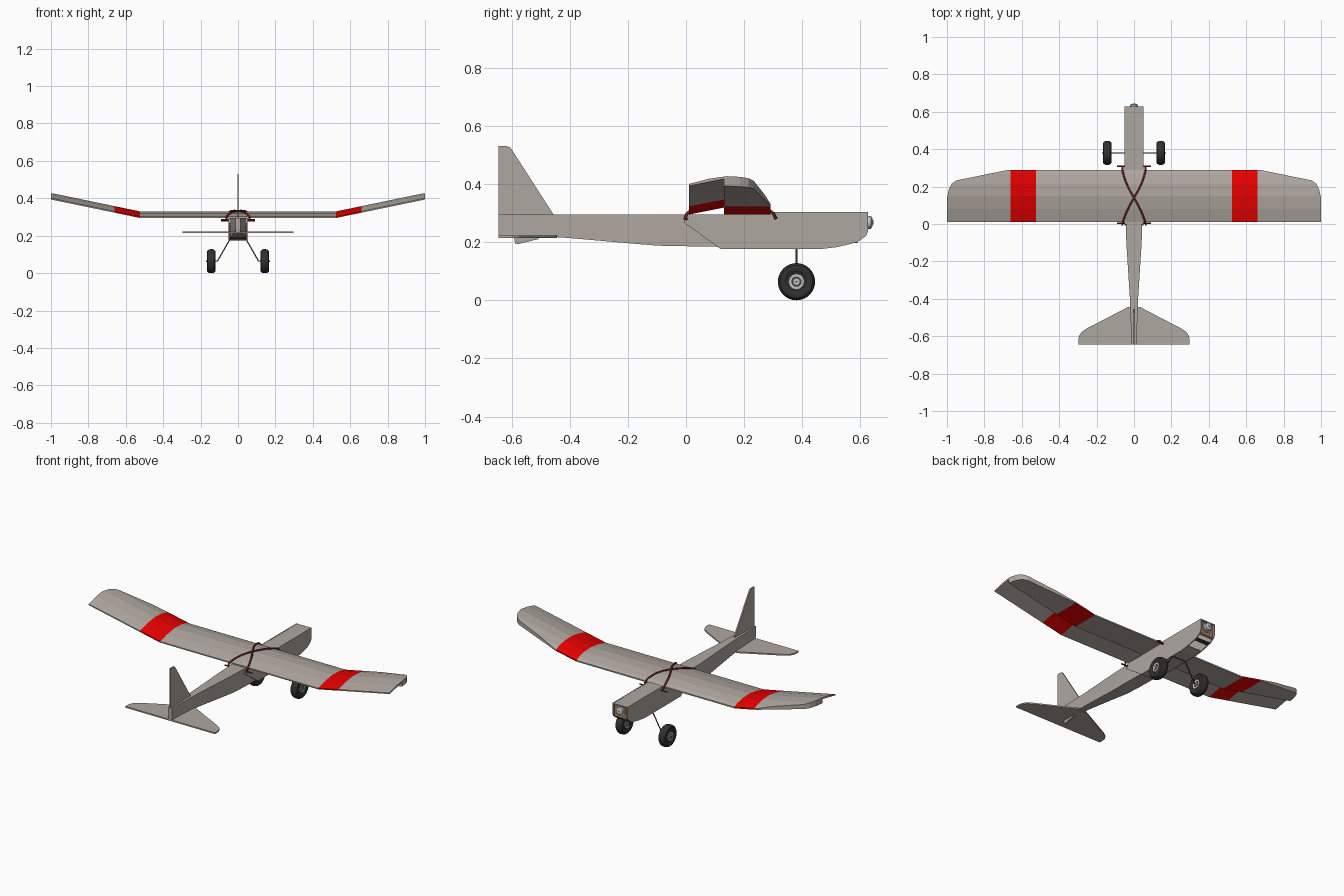
import bpy, bmesh, math

if "Cube" in bpy.data.objects:
    bpy.data.objects.remove(bpy.data.objects["Cube"])


def material(name, rgb):
    m = bpy.data.materials.new(name)
    m.diffuse_color = (*rgb, 1)
    m.use_nodes = True
    m.node_tree.nodes["Principled BSDF"].inputs["Base Color"].default_value = m.diffuse_color
    return m


FOAM = material("beige_foam", (0.43, 0.385, 0.35))
RED = material("red_stripe", (0.8, 0.0, 0.0))
RUBBER = material("black_rubber", (0.03, 0.03, 0.03))
BAND = material("dark_red_band", (0.16, 0.02, 0.018))
WIRE = material("dark_wire", (0.06, 0.05, 0.045))
METAL = material("light_metal", (0.55, 0.55, 0.55))
WOOD = material("plywood", (0.32, 0.2, 0.09))


def make(name, bm, *mats):
    bmesh.ops.remove_doubles(bm, verts=bm.verts, dist=1e-5)
    bmesh.ops.recalc_face_normals(bm, faces=bm.faces)
    me = bpy.data.meshes.new(name)
    bm.to_mesh(me)
    bm.free()
    for m in mats:
        me.materials.append(m)
    ob = bpy.data.objects.new(name, me)
    bpy.context.collection.objects.link(ob)
    return ob


def loft(name, rings, mats, rule=None):
    """Skin closed rings of equal length and cap both ends."""
    bm = bmesh.new()
    rows = [[bm.verts.new(p) for p in r] for r in rings]
    n = len(rows[0])
    for a, b in zip(rows, rows[1:]):
        for i in range(n):
            j = (i + 1) % n
            bm.faces.new((a[i], a[j], b[j], b[i]))
    bm.faces.new(rows[0])
    bm.faces.new(rows[-1])
    if rule:
        for f in bm.faces:
            f.material_index = rule(f.calc_center_median())
    return make(name, bm, *mats)


def side_plate(name, pts, x0, x1, mat):
    """Extrude a (y, z) outline between two x values."""
    return loft(name, [[(x, y, z) for y, z in pts] for x in (x0, x1)], [mat])


def lathe(name, profile, centre, axis, mat, seg=32):
    """Spin (radius, offset) profile about the x or y axis."""
    cx, cy, cz = centre
    rings = []
    for r, o in profile:
        ring = []
        for k in range(seg):
            t = 2 * math.pi * k / seg
            u, v = r * math.cos(t), r * math.sin(t)
            ring.append((cx + o, cy + u, cz + v) if axis == 'x' else (cx + u, cy + o, cz + v))
        rings.append(ring)
    ob = loft(name, rings, [mat])
    bpy.ops.object.select_all(action='DESELECT')
    ob.select_set(True)
    bpy.context.view_layer.objects.active = ob
    bpy.ops.object.shade_smooth_by_angle(angle=math.radians(35))
    return ob


def tube(name, pts, radius, mat, smooth=False):
    cu = bpy.data.curves.new(name, 'CURVE')
    cu.dimensions = '3D'
    cu.bevel_depth = radius
    cu.bevel_resolution = 2
    cu.use_fill_caps = True
    if smooth:
        sp = cu.splines.new('BEZIER')
        sp.bezier_points.add(len(pts) - 1)
        for bp, p in zip(sp.bezier_points, pts):
            bp.co = p
            bp.handle_left_type = bp.handle_right_type = 'AUTO'
        sp.resolution_u = 6
    else:
        sp = cu.splines.new('POLY')
        sp.points.add(len(pts) - 1)
        for q, p in zip(sp.points, pts):
            q.co = (*p, 1)
    cu.materials.append(mat)
    ob = bpy.data.objects.new(name, cu)
    bpy.context.collection.objects.link(ob)
    bpy.ops.object.select_all(action='DESELECT')
    ob.select_set(True)
    bpy.context.view_layer.objects.active = ob
    bpy.ops.object.convert(target='MESH')


def lerp(table, v):
    for (a, fa), (b, fb) in zip(table, table[1:]):
        if v <= b:
            return fa + (fb - fa) * (v - a) / (b - a)
    return table[-1][1]


# Wing: stepped folded-sheet section, raised outer panels, clipped leading edge
TOP = [(0.01, 0.302), (0.08, 0.32), (0.15, 0.33), (0.215, 0.327), (0.27, 0.314), (0.29, 0.303)]
UNDER = [(0.29, 0.295), (0.13, 0.295), (0.13, 0.319), (0.01, 0.295)]
LEAD = [(0, 0.29), (0.67, 0.29), (0.95, 0.233), (0.975, 0.215), (0.99, 0.185), (1.0, 0.14)]


def wing_ring(x):
    le = lerp(LEAD, abs(x))
    lift = 0.207 * max(0, abs(x) - 0.525)
    ring = [(x, min(y, le), lerp(TOP, min(y, le)) + lift) for y, _ in TOP]
    return ring + [(x, min(y, le), z + lift) for y, z in UNDER]


half = [0.525, 0.66, 0.67, 0.77, 0.86, 0.95, 0.975, 0.99, 1.0]
loft("wing", [wing_ring(x) for x in [-h for h in reversed(half)] + half], [FOAM, RED],
     lambda c: 1 if 0.526 < abs(c.x) < 0.659 else 0)

# Tapered rear fuselage
boom = [(0.29, 0.044, 0.181), (0.0, 0.044, 0.186), (-0.1, 0.041, 0.188),
        (-0.4, 0.022, 0.214), (-0.645, 0.013, 0.232)]
loft("rear_fuselage", [[(-w, y, b), (w, y, b), (w, y, 0.295), (-w, y, 0.295)]
                       for y, w, b in boom], [FOAM])

# Front fuselage box, open beneath the nose
side = [(0.0, 0.295), (-0.008, 0.268), (0.12, 0.176), (0.46, 0.176), (0.52, 0.183),
        (0.59, 0.2), (0.62, 0.222), (0.627, 0.24), (0.627, 0.303), (0.29, 0.303), (0.29, 0.295)]
for s, n in ((-1, "left"), (1, "right")):
    side_plate(n + "_fuselage_side", side, s * 0.044, s * 0.05, FOAM)
side_plate("fuselage_bottom", [(0.12, 0.177), (0.46, 0.177), (0.51, 0.183), (0.51, 0.189),
                               (0.46, 0.183), (0.12, 0.183)], -0.044, 0.044, FOAM)
side_plate("nose_hatch", [(0.285, 0.296), (0.627, 0.296), (0.627, 0.302), (0.285, 0.302)],
           -0.044, 0.044, FOAM)
side_plate("firewall", [(0.606, 0.215), (0.614, 0.22), (0.614, 0.296), (0.606, 0.296)],
           -0.044, 0.044, WOOD)
side_plate("nose_skid", [(0.565, 0.196), (0.59, 0.197), (0.59, 0.203), (0.565, 0.203)],
           -0.044, 0.044, WIRE)

# Motor
lathe("motor_mount", [(0.028, 0), (0.028, 0.006)], (0, 0.614, 0.268), 'y', METAL, 24)
lathe("motor", [(0.022, 0), (0.022, 0.016), (0.014, 0.021), (0.008, 0.022), (0.008, 0.025)],
      (0, 0.62, 0.268), 'y', METAL, 24)

# Tail surfaces
side_plate("vertical_fin", [(-0.645, 0.235), (-0.645, 0.53), (-0.615, 0.53), (-0.605, 0.526),
                            (-0.597, 0.515), (-0.455, 0.294), (-0.455, 0.235)], -0.004, 0.004, FOAM)
side_plate("tail_skid", [(-0.592, 0.217), (-0.588, 0.195), (-0.575, 0.194), (-0.51, 0.21),
                         (-0.5, 0.217)], -0.004, 0.004, FOAM)
edge = [(0.03, -0.443), (0.255, -0.56), (0.28, -0.577), (0.293, -0.597), (0.298, -0.62),
        (0.298, -0.645)]
plan = edge + [(-x, y) for x, y in reversed(edge)]
loft("tailplane", [[(x, y, z) for x, y in plan] for z in (0.215, 0.223)], [FOAM])
loft("tail_wedge", [[(-w, y, 0.222), (w, y, 0.222), (w, y, 0.234), (-w, y, 0.234)]
                    for y, w in ((-0.47, 0.016), (-0.645, 0.012))], [FOAM])

# Wing dowels and crossed rubber bands
for y, z, n in ((0.308, 0.284, "front"), (0.004, 0.279, "rear")):
    tube(n + "_dowel", [(-0.092, y, z), (0.092, y, z)], 0.004, BAND)
for s, n in ((-1, "left"), (1, "right")):
    tube(n + "_rubber_band", [(s * x, y, z) for x, y, z in (
        (0.058, 0.31, 0.28), (0.062, 0.297, 0.302), (0.052, 0.25, 0.323), (0.035, 0.205, 0.332),
        (0, 0.14, 0.333), (-0.035, 0.075, 0.324), (-0.053, 0.03, 0.311),
        (-0.061, 0.005, 0.3), (-0.063, -0.004, 0.278))], 0.005, BAND, True)

# Landing gear wire
tube("gear_wire", [(-0.17, 0.38, 0.064), (-0.11, 0.38, 0.064), (-0.045, 0.38, 0.178),
                   (0.045, 0.38, 0.178), (0.11, 0.38, 0.064), (0.17, 0.38, 0.064)], 0.0035, WIRE)

# Wheels: rounded tyre, recessed rim and hub
tyre = [(0.034, -0.018), (0.038, -0.021), (0.048, -0.023), (0.056, -0.021), (0.062, -0.014),
        (0.064, -0.006)]
tyre = tyre + [(r, -o) for r, o in reversed(tyre)]
for s, n in ((-1, "left"), (1, "right")):
    c = (s * 0.143, 0.38, 0.064)
    lathe(n + "_tyre", tyre, c, 'x', RUBBER, 40)
    lathe(n + "_rim", [(0.026, -0.021), (0.026, 0.021)], c, 'x', METAL, 12)
    lathe(n + "_rim_recess", [(0.018, -0.0215), (0.018, 0.0215)], c, 'x', WIRE, 12)
    lathe(n + "_hub", [(0.011, -0.024), (0.011, 0.024)], c, 'x', METAL, 12)
